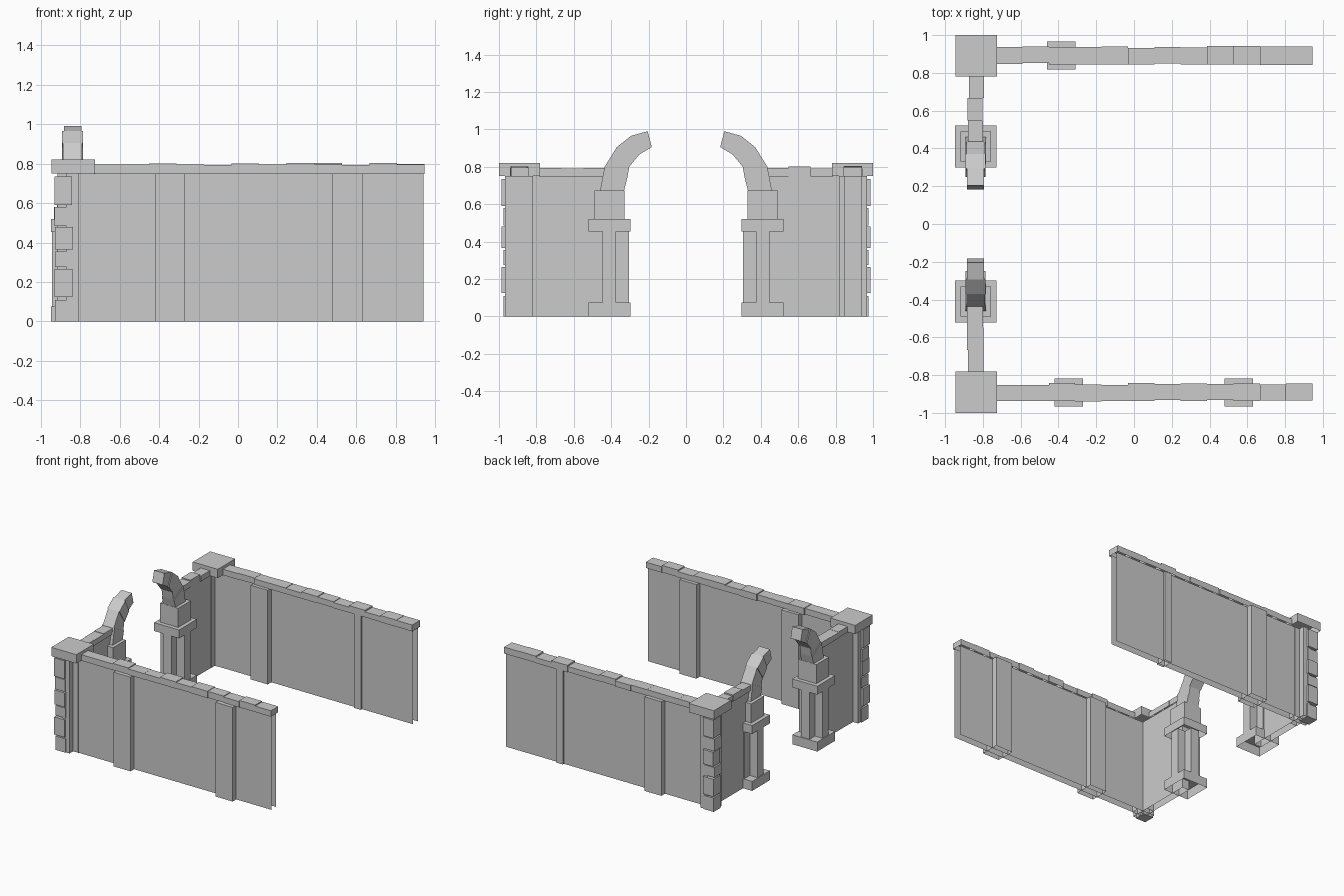
import bpy, bmesh, random
from mathutils import Vector

if "Cube" in bpy.data.objects:
    bpy.data.objects.remove(bpy.data.objects["Cube"], do_unlink=True)
random.seed(4)

stone = bpy.data.materials.new("grey_stone")
stone.use_nodes = True
stone.diffuse_color = (0.6, 0.6, 0.6, 1)
stone.node_tree.nodes["Principled BSDF"].inputs["Base Color"].default_value = (0.6, 0.6, 0.6, 1)


def finish(bm, name):
    mesh = bpy.data.meshes.new(name)
    bm.to_mesh(mesh)
    bm.free()
    mesh.materials.append(stone)
    obj = bpy.data.objects.new(name, mesh)
    bpy.context.collection.objects.link(obj)


def add_box(bm, x, y, z, open_sides=("-z",)):
    """Box from three (low, high) ranges, leaving the named sides open."""
    made = bmesh.ops.create_cube(bm, size=1)["verts"]
    for v in made:
        v.co = Vector([(a + b) / 2 + c * (b - a) for c, (a, b) in zip(v.co, (x, y, z))])
    faces = {f for v in made for f in v.link_faces}
    for f in faces:
        f.normal_update()
    drop = [f for f in faces for s in open_sides
            if f.normal["xyz".index(s[1])] * (1 if s[0] == "+" else -1) > 0.9]
    bmesh.ops.delete(bm, geom=drop, context="FACES")


def box(name, x, y, z, open_sides=("-z",)):
    bm = bmesh.new()
    add_box(bm, x, y, z, open_sides)
    finish(bm, name)


def around(c, half):
    return (c - half, c + half)


def cross_post(name, cx, cy, reach, arm, z):
    """Post with a plus-shaped section."""
    bm = bmesh.new()
    add_box(bm, around(cx, reach), around(cy, arm), z)
    add_box(bm, around(cx, arm), around(cy, reach), z)
    finish(bm, name)


def coping(name, axis, start, end, count, across, half):
    """Row of slightly uneven cap stones along x or y."""
    bm = bmesh.new()
    step = (end - start) / count
    for i in range(count):
        run = sorted((start + i * step, start + (i + 1) * step))
        side = around(across + random.uniform(-.004, .004), half + random.uniform(-.004, .003))
        height = (.748, .797 + random.uniform(-.006, .007))
        add_box(bm, *((run, side) if axis == "x" else (side, run)), height)
    finish(bm, name)


SIDE_X, WALL_Y, GATE_Y, TOP = -.838, .892, .41, .75
QUOINS = [(0, .11), (.125, .265), (.275, .355), (.365, .48), (.485, .58), (.59, .735)]
# outer and inner points of each joint of the broken arch
JOINTS = [((.46, .67), (.332, .67)), ((.435, .80), (.315, .735)), ((.37, .905), (.303, .80)),
          ((.295, .965), (.25, .865)), ((.205, .99), (.183, .905))]

for s, end in ((-1, "front"), (1, "back")):
    # long wall, open at its broken end and below
    wy = s * WALL_Y
    box(end + "_wall", (SIDE_X, .94), around(wy, .03), (0, TOP), ("-z", "+z", "+x", "-x"))
    coping(end + "_wall_coping", "x", -.73, .945, 12, wy, .046)

    # buttresses through the long wall
    spots = [(-.345, .075, .075), (.555, .075, .075)] if s < 0 else [(-.385, .075, .075), (.46, .03, .045)]
    for i, (bx, half, depth) in enumerate(spots):
        box(f"{end}_buttress_{i + 1}", around(bx, half), around(wy, depth), (0, TOP))

    # corner post, its cap and the stones on its outer corner
    cross_post(end + "_corner_post", SIDE_X, wy, .077, .032, (0, TOP))
    box(end + "_corner_cap", around(-.835, .11), around(s * .89, .11), (TOP, .82))
    bm = bmesh.new()
    for i, z in enumerate(QUOINS):
        shift = .006 if i % 2 else -.004
        add_box(bm, around(-.886 + random.uniform(-.003, .005), .045),
                around(s * (.936 + shift), .044), z, ())
    finish(bm, end + "_corner_stones")

    # short wall towards the gate
    box(end + "_gate_wall", around(SIDE_X, .03), sorted((s * GATE_Y, s * WALL_Y)),
        (0, TOP), ("-z", "+z"))
    coping(end + "_gate_wall_coping", "y", s * .785, s * .43, 3, SIDE_X, .042)

    # gate pillar
    gy = s * GATE_Y
    box(end + "_pillar_base", around(SIDE_X, .11), around(gy, .112), (0, .075))
    cross_post(end + "_pillar_shaft", SIDE_X, gy, .105, .037, (.075, .455))
    box(end + "_pillar_cap", around(SIDE_X, .11), around(gy, .112), (.453, .52))
    box(end + "_pillar_block", around(SIDE_X, .08), around(gy, .08), (.52, .672))

    # broken arch of wedge stones
    bm = bmesh.new()
    for (a, b), (d, c), half in zip(JOINTS, JOINTS[1:], (.054, .048, .053, .045)):
        loops = [[bm.verts.new((SIDE_X + e * half, s * y, z)) for y, z in (a, b, c, d)]
                 for e in (-1, 1)]
        bm.faces.new(loops[0])
        bm.faces.new(loops[1])
        for i in range(4):
            j = (i + 1) % 4
            bm.faces.new((loops[0][i], loops[0][j], loops[1][j], loops[1][i]))
    bmesh.ops.recalc_face_normals(bm, faces=bm.faces)
    finish(bm, end + "_arch_stones")
